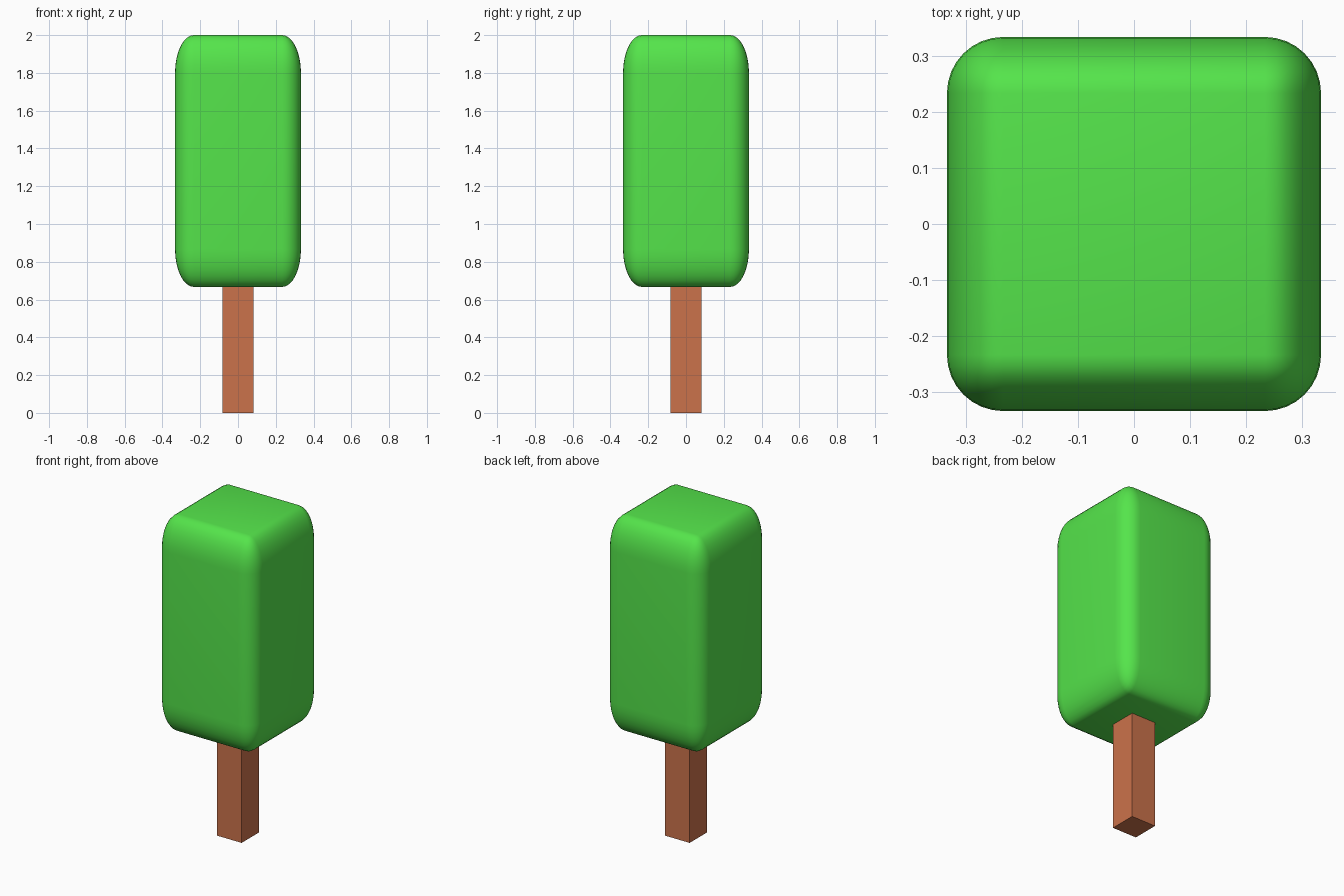
import bpy, bmesh
from mathutils import Matrix

if "Cube" in bpy.data.objects:
    bpy.data.objects.remove(bpy.data.objects["Cube"])


def make_block(name, size, z0, z1, color, radius=0.0):
    # Bevel a cube first, then stretch it, so the rounding stretches vertically too
    bm = bmesh.new()
    bmesh.ops.create_cube(bm, size=size)
    if radius:
        bmesh.ops.bevel(bm, geom=bm.edges[:], offset=radius, segments=8,
                        profile=0.5, affect='EDGES')
    bm.transform(Matrix.Translation((0, 0, (z0 + z1) / 2))
                 @ Matrix.Diagonal((1, 1, (z1 - z0) / size, 1)))
    mesh = bpy.data.meshes.new(name)
    bm.to_mesh(mesh)
    bm.free()
    mat = bpy.data.materials.new(name + "_color")
    mat.diffuse_color = color
    mat.use_nodes = True
    mat.node_tree.nodes["Principled BSDF"].inputs["Base Color"].default_value = mat.diffuse_color
    mesh.materials.append(mat)
    obj = bpy.data.objects.new(name, mesh)
    bpy.context.collection.objects.link(obj)
    if radius:
        mesh.shade_smooth()
    return obj


# Rounded ice block
make_block("ice_block", 0.6667, 0.6667, 2.0, (0.09, 0.78, 0.07, 1), radius=0.1)

# Square wooden stick
make_block("stick", 0.1667, 0.0, 0.68, (0.60, 0.17, 0.07, 1))
